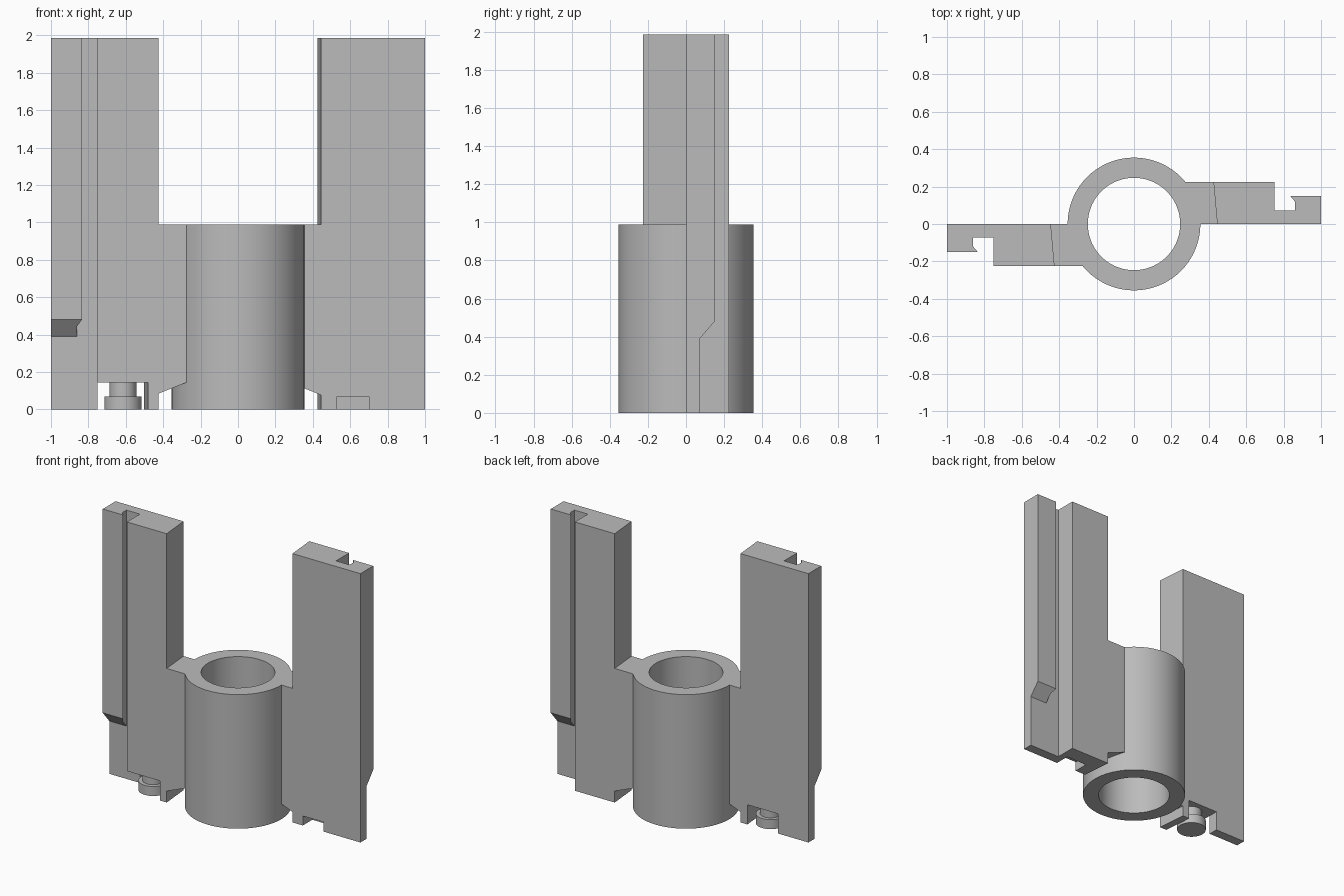
import bpy, bmesh, math
from mathutils import Matrix

cube = bpy.data.objects.get("Cube")
if cube:
    bpy.data.objects.remove(cube, do_unlink=True)

HEIGHT, RING_TOP, POCKET = 1.985, 0.99, 0.145
KNOB = (-0.615, -0.11)

grey = bpy.data.materials.new("plain grey")
grey.use_nodes = True
COLOUR = (0.5, 0.5, 0.5, 1)
grey.diffuse_color = COLOUR
grey.node_tree.nodes["Principled BSDF"].inputs["Base Color"].default_value = COLOUR


def add_object(name, bm):
    bmesh.ops.recalc_face_normals(bm, faces=bm.faces)
    mesh = bpy.data.meshes.new(name)
    bm.to_mesh(mesh)
    bm.free()
    mesh.materials.append(grey)
    obj = bpy.data.objects.new(name, mesh)
    bpy.context.collection.objects.link(obj)
    return obj


def prism(name, outline, bottom, top):
    """Extrude an xy outline; bottom and top may be rules of x and y."""
    def level(z, x, y):
        return z(x, y) if callable(z) else z
    bm = bmesh.new()
    low = [bm.verts.new((x, y, level(bottom, x, y))) for x, y in outline]
    high = [bm.verts.new((x, y, level(top, x, y))) for x, y in outline]
    bm.faces.new(low)
    bm.faces.new(high)
    for i in range(len(low)):
        j = (i + 1) % len(low)
        bm.faces.new((low[i], low[j], high[j], high[i]))
    return add_object(name, bm)


def rect(x0, x1, y0, y1):
    return [(x0, y0), (x1, y0), (x1, y1), (x0, y1)]


def circle(radius, count, cx=0, cy=0):
    return [(cx + radius * math.cos(math.tau * i / count),
             cy + radius * math.sin(math.tau * i / count)) for i in range(count)]


def combine(obj, tool, operation):
    """Apply a boolean and remove the tool."""
    tool.hide_render = True
    mod = obj.modifiers.new("cut", 'BOOLEAN')
    mod.operation, mod.solver, mod.object = operation, 'EXACT', tool
    bpy.context.view_layer.update()
    graph = bpy.context.evaluated_depsgraph_get()
    mesh = bpy.data.meshes.new_from_object(obj.evaluated_get(graph))
    obj.modifiers.clear()
    obj.data = mesh
    bpy.data.objects.remove(tool, do_unlink=True)


def smooth(obj):
    bpy.ops.object.select_all(action='DESELECT')
    obj.select_set(True)
    bpy.context.view_layer.objects.active = obj
    bpy.ops.object.shade_smooth_by_angle(angle=math.radians(30))


def make_wing(name):
    # upright with a hooked groove along its outer edge
    wing = prism(name, [(-1, 0), (-1, -0.15), (-0.835, -0.15), (-0.86, -0.12),
                        (-0.86, -0.073), (-0.75, -0.073), (-0.75, -0.225),
                        (-0.425, -0.225), (-0.445, 0)], 0, HEIGHT)
    # hook stops above the base with a sloping underside
    combine(wing, prism("hook_cutter", rect(-1.1, -0.8, -0.2, -0.073), -0.1,
                        lambda x, y: 0.39 - 1.17 * (y + 0.073)), 'DIFFERENCE')
    # web joining the upright to the ring
    combine(wing, prism("web", [(-0.46, -0.225), (-0.27, -0.225),
                                (-0.30, 0), (-0.46, 0)],
                        lambda x, y: 0.085 + 0.4 * (x + 0.425), RING_TOP), 'UNION')
    return wing


# right wing carries the knob in an open pocket
right_wing = make_wing("right_wing")
combine(right_wing, prism("pocket_cutter", [(-0.75, -0.3), (-0.475, -0.3),
                                            (-0.51, 0.1), (-0.75, 0.1)],
                          -0.1, POCKET), 'DIFFERENCE')
for name, radius, z0, z1 in (("knob_disc", 0.1, 0, 0.07),
                             ("knob_neck", 0.072, 0.07, POCKET)):
    smooth(prism(name, circle(radius, 40, *KNOB), z0, z1))

# left wing is the same turned half round, with a shallow socket
left_wing = make_wing("left_wing")
combine(left_wing, prism("socket_cutter", rect(-0.70, -0.53, KNOB[1], 0.1),
                         -0.1, 0.07), 'DIFFERENCE')
left_wing.data.transform(Matrix.Rotation(math.pi, 4, 'Z'))

# central ring
ring = prism("ring", circle(0.355, 72), 0, RING_TOP)
combine(ring, prism("bore_cutter", circle(0.247, 72), -0.1, 1.1), 'DIFFERENCE')
smooth(ring)
